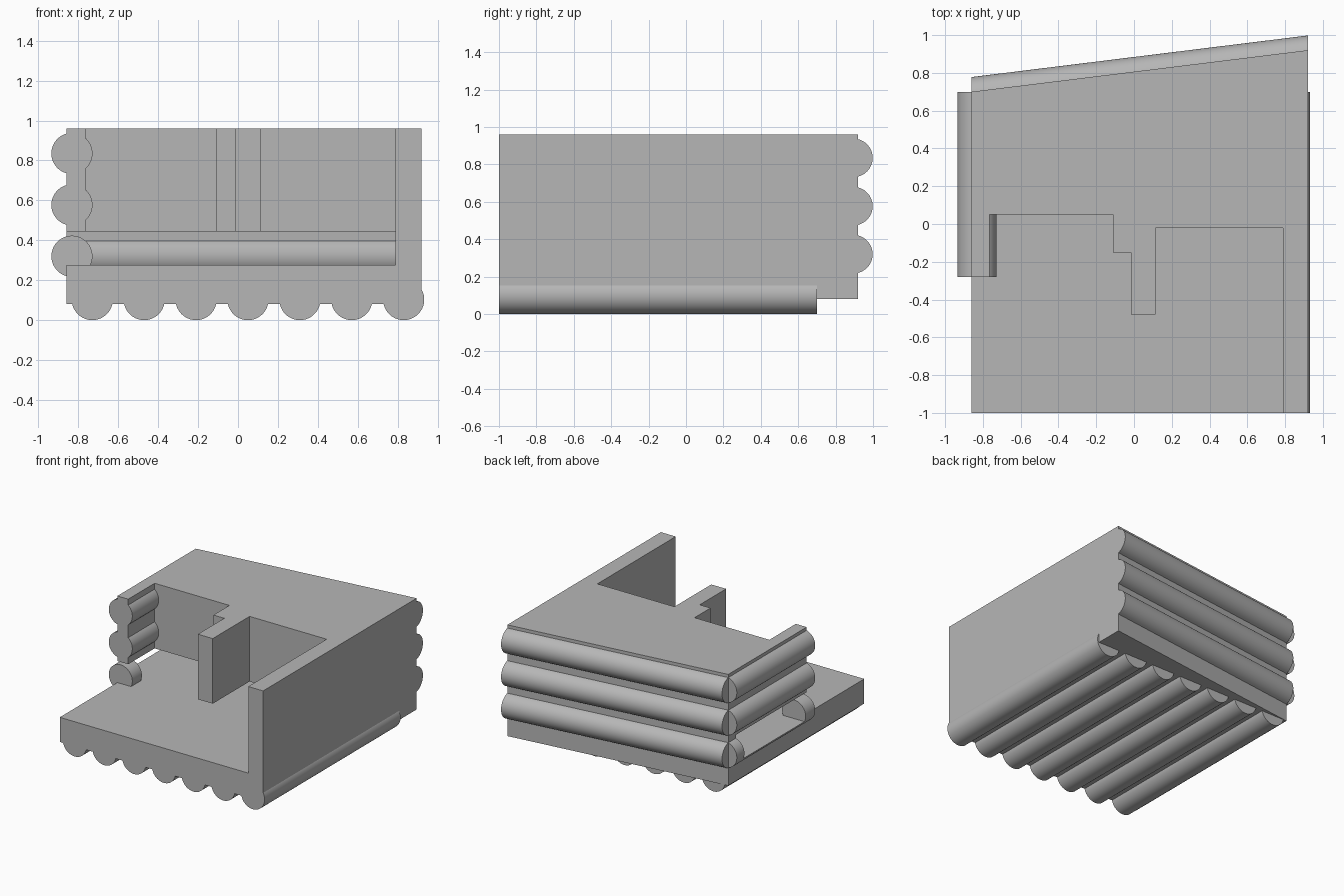
import bpy, bmesh, math
from mathutils import Matrix

cube = bpy.data.objects.get("Cube")
if cube:
    bpy.data.objects.remove(cube, do_unlink=True)

stone = bpy.data.materials.new("plain grey")
stone.use_nodes = True
stone.diffuse_color = (0.47, 0.47, 0.47, 1)
stone.node_tree.nodes["Principled BSDF"].inputs["Base Color"].default_value = (0.47, 0.47, 0.47, 1)

LOG_RADIUS = 0.103
LEFT, RIGHT, FRONT = -0.86, 0.92, -1.0
BACK_LEFT, BACK_RIGHT = 0.70, 0.92
SLOPE = (BACK_RIGHT - BACK_LEFT) / (RIGHT - LEFT)
FLOOR, LINTEL, TOP = 0.275, 0.445, 0.96
WALL = 0.095
LOG_HEIGHTS = (0.32, 0.577, 0.835)


def finish(name, bm):
    bmesh.ops.recalc_face_normals(bm, faces=bm.faces[:])
    mesh = bpy.data.meshes.new(name)
    bm.to_mesh(mesh)
    bm.free()
    mesh.materials.append(stone)
    obj = bpy.data.objects.new(name, mesh)
    bpy.context.collection.objects.link(obj)
    return obj


def prism(name, outline, low, high):
    """Extrude a plan outline between two heights."""
    bm = bmesh.new()
    face = bm.faces.new([bm.verts.new((x, y, low)) for x, y in outline])
    new = bmesh.ops.extrude_face_region(bm, geom=[face])["geom"]
    verts = [v for v in new if isinstance(v, bmesh.types.BMVert)]
    bmesh.ops.translate(bm, verts=verts, vec=(0, 0, high - low))
    return finish(name, bm)


def activate(obj):
    bpy.ops.object.select_all(action="DESELECT")
    obj.select_set(True)
    bpy.context.view_layer.objects.active = obj


def smooth(obj):
    activate(obj)
    bpy.ops.object.shade_smooth_by_angle(angle=math.radians(30))


def cut(obj, cutter):
    """Subtract a cutter and remove it."""
    cutter.hide_render = True
    mod = obj.modifiers.new("cut", "BOOLEAN")
    mod.operation = "DIFFERENCE"
    mod.solver = "EXACT"
    mod.object = cutter
    activate(obj)
    bpy.ops.object.modifier_apply(modifier=mod.name)
    bpy.data.objects.remove(cutter, do_unlink=True)


def log(name, x, z, start, end):
    """A round log running from front to back."""
    bm = bmesh.new()
    bmesh.ops.create_cone(bm, cap_ends=True, segments=64, radius1=LOG_RADIUS,
                          radius2=LOG_RADIUS, depth=end - start)
    bm.transform(Matrix.Translation((x, (start + end) / 2, z))
                 @ Matrix.Rotation(math.pi / 2, 4, "X"))
    return finish(name, bm)


# Main block with its slanted back
body = prism("body", [(LEFT, FRONT), (RIGHT, FRONT), (RIGHT, BACK_RIGHT), (LEFT, BACK_LEFT)],
             0.08, TOP)

# Open front rooms, leaving the partition, left wall and right wall
rooms = prism("room_cutter", [
    (-1.2, -1.2), (0.79, -1.2), (0.79, -0.02), (0.115, -0.02), (0.115, -0.48),
    (-0.015, -0.48), (-0.015, -0.15), (-0.11, -0.15), (-0.11, 0.05),
    (LEFT + WALL, 0.05), (LEFT + WALL, -0.28), (-1.2, -0.28)], 0.36, 1.2)
cut(body, rooms)

# Low gap between floor and upper mass, open at the front and left
inner_left = BACK_LEFT - WALL
gap = prism("gap_cutter", [
    (-1.2, -1.2), (0.79, -1.2), (0.79, inner_left + SLOPE * (0.79 - LEFT)),
    (LEFT, inner_left), (-1.2, inner_left)], FLOOR, LINTEL)
cut(body, gap)

# Logs under the floor
for i in range(7):
    smooth(log(f"floor_log_{i + 1}", -0.73 + 0.26 * i, LOG_RADIUS, FRONT, BACK_LEFT))

# Logs in the left wall; the lowest is trimmed by the gap behind its front stub
for i, z in enumerate(LOG_HEIGHTS):
    side = log(f"left_log_{i + 1}", -0.832, z, -0.28, BACK_LEFT)
    if i == 0:
        cut(side, prism("log_cutter", [(-1.2, -0.16), (-0.6, -0.16), (-0.6, inner_left),
                                       (-1.2, inner_left)], FLOOR, LINTEL))
    smooth(side)

# Logs along the slanted back, with ends flush to the side walls
for i, z in enumerate(LOG_HEIGHTS):
    bm = bmesh.new()
    bmesh.ops.create_cone(bm, cap_ends=True, segments=64, radius1=LOG_RADIUS,
                          radius2=LOG_RADIUS, depth=RIGHT - LEFT)
    bm.transform(Matrix.Rotation(math.pi / 2, 4, "Y"))
    middle = (LEFT + RIGHT) / 2
    for v in bm.verts:
        v.co.y += SLOPE * v.co.x + (BACK_LEFT + BACK_RIGHT) / 2 - 0.025
        v.co.x += middle
        v.co.z += z
    smooth(finish(f"back_log_{i + 1}", bm))
